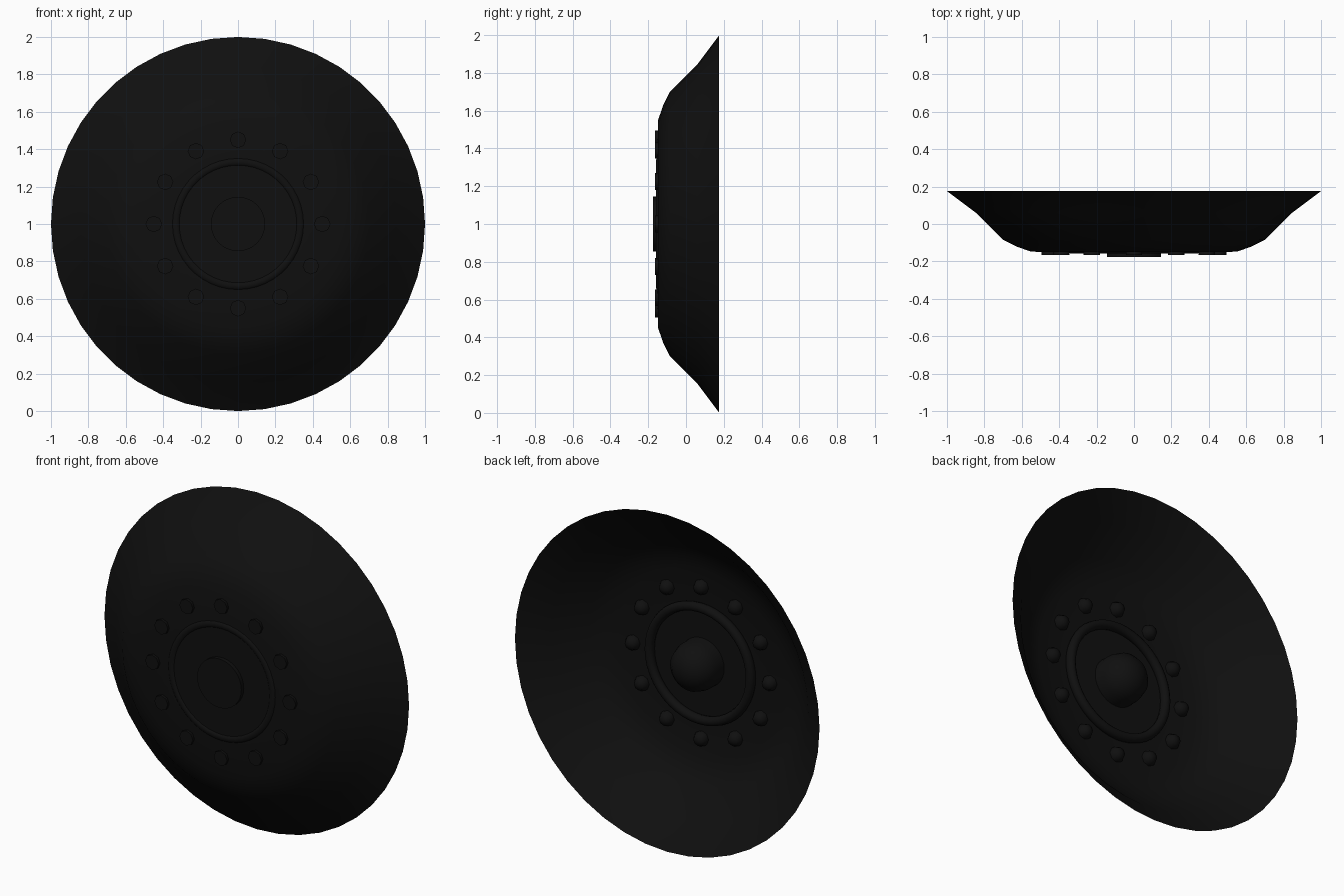
import bpy, bmesh, math

if "Cube" in bpy.data.objects:
    bpy.data.objects.remove(bpy.data.objects["Cube"])

black = bpy.data.materials.new("near_black")
black.diffuse_color = (0.005, 0.005, 0.005, 1)
black.use_nodes = True
black.node_tree.nodes["Principled BSDF"].inputs["Base Color"].default_value = black.diffuse_color
black.roughness = 0.6


def lathe(name, profile, segs, cx=0.0, cz=1.0, closed=False, angle=40):
    """Spin (radius, y) points around an axis parallel to y."""
    bm = bmesh.new()
    rings = []
    for r, y in profile:
        rings.append([bm.verts.new((cx + r * math.sin(2 * math.pi * i / segs), y,
                                    cz + r * math.cos(2 * math.pi * i / segs)))
                      for i in range(segs)])
    pairs = list(zip(rings, rings[1:]))
    if closed:
        pairs.append((rings[-1], rings[0]))
    for a, b in pairs:
        for i in range(segs):
            j = (i + 1) % segs
            bm.faces.new((a[i], a[j], b[j], b[i]))
    bmesh.ops.remove_doubles(bm, verts=bm.verts, dist=1e-5)
    bmesh.ops.recalc_face_normals(bm, faces=bm.faces)
    mesh = bpy.data.meshes.new(name)
    bm.to_mesh(mesh)
    bm.free()
    mesh.materials.append(black)
    obj = bpy.data.objects.new(name, mesh)
    bpy.context.collection.objects.link(obj)
    bpy.ops.object.select_all(action='DESELECT')
    obj.select_set(True)
    bpy.context.view_layer.objects.active = obj
    bpy.ops.object.shade_smooth_by_angle(angle=math.radians(angle))
    return obj


# Thin dish, hollow towards the back
lathe("dish", [(1.0, 0.176), (0.845, 0.06), (0.70, -0.085), (0.63, -0.12),
               (0.55, -0.148), (0.30, -0.152), (0, -0.152)], 44)

# Raised ring around the hub, just showing through the front
ring = [(0.332 + 0.027 * math.cos(t * math.pi / 5),
         -0.133 + 0.027 * math.sin(t * math.pi / 5)) for t in range(10)]
lathe("hub_ring", ring, 44, closed=True)

# Central hub: flat at the front, domed inside the dish
lathe("hub", [(0, -0.176), (0.145, -0.176), (0.143, -0.09), (0.125, -0.03),
              (0.085, 0.01), (0.04, 0.03), (0, 0.034)], 32)

# Twelve rounded bolts
for k in range(12):
    a = k * math.pi / 6
    lathe("bolt_%d" % (k + 1),
          [(0, -0.165), (0.044, -0.165), (0.044, -0.135), (0.030, -0.110), (0, -0.100)],
          8, 0.45 * math.sin(a), 1 + 0.45 * math.cos(a), angle=50)
